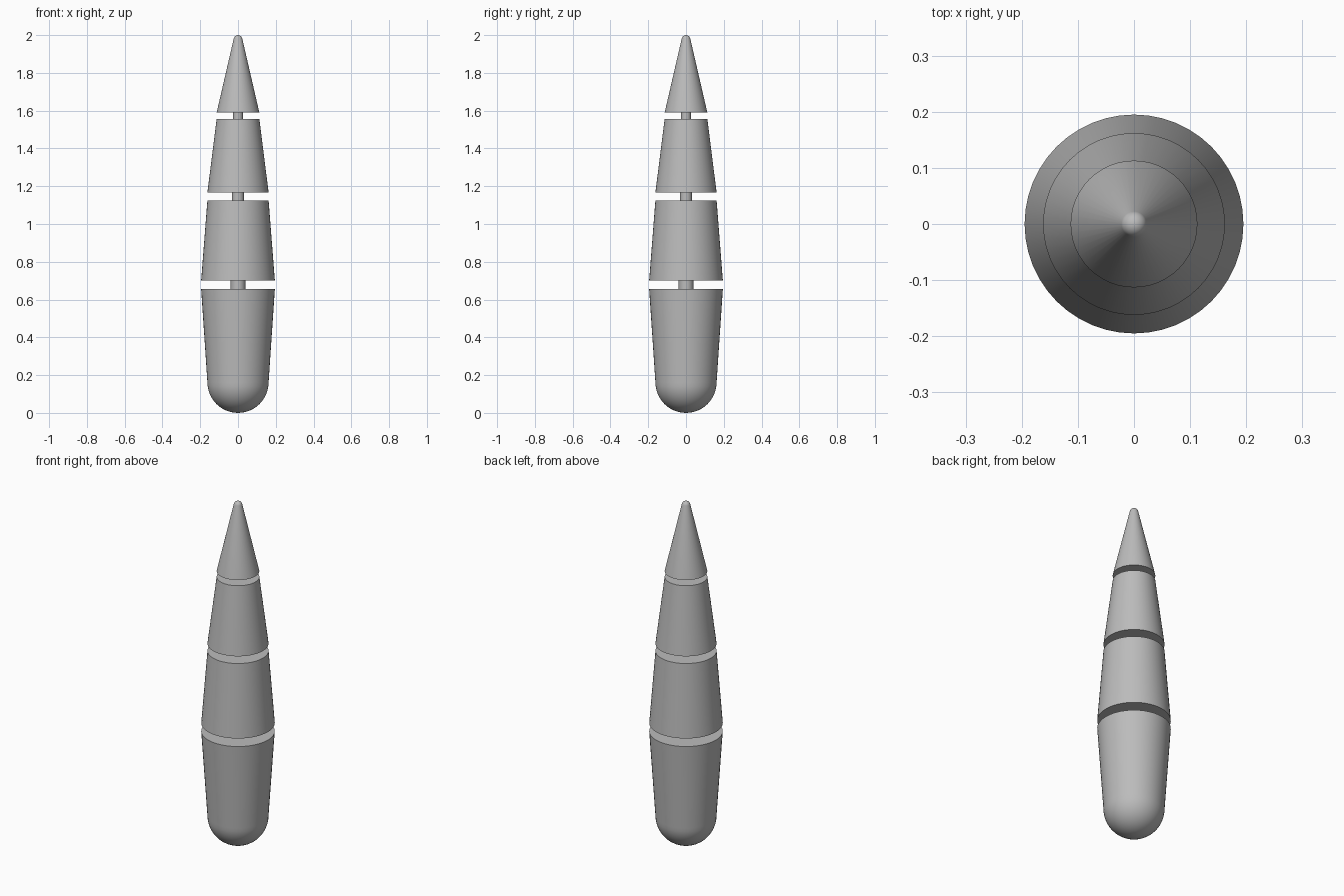
import bpy, bmesh, math

if "Cube" in bpy.data.objects:
    bpy.data.objects.remove(bpy.data.objects["Cube"])

SIDES = 48
grey = bpy.data.materials.new("grey")
grey.diffuse_color = (0.5, 0.5, 0.5, 1)
grey.use_nodes = True
grey.node_tree.nodes["Principled BSDF"].inputs["Base Color"].default_value = grey.diffuse_color


def lathe(name, profile):
    """Revolve (radius, z) points around z; ends are capped, radius 0 is a pole."""
    bm = bmesh.new()
    rings = []
    for r, z in profile:
        n = SIDES if r > 1e-5 else 1
        rings.append([bm.verts.new((r * math.cos(2 * math.pi * i / SIDES),
                                    r * math.sin(2 * math.pi * i / SIDES), z))
                      for i in range(n)])
    for a, b in zip(rings, rings[1:]):
        for i in range(SIDES):
            j = (i + 1) % SIDES
            if len(a) == 1:
                bm.faces.new((a[0], b[j], b[i]))
            elif len(b) == 1:
                bm.faces.new((a[i], a[j], b[0]))
            else:
                bm.faces.new((a[i], a[j], b[j], b[i]))
    if len(rings[0]) > 1:
        bm.faces.new(rings[0][::-1])
    if len(rings[-1]) > 1:
        bm.faces.new(rings[-1])
    mesh = bpy.data.meshes.new(name)
    bm.to_mesh(mesh)
    bm.free()
    mesh.materials.append(grey)
    ob = bpy.data.objects.new(name, mesh)
    bpy.context.collection.objects.link(ob)
    bpy.ops.object.select_all(action='DESELECT')
    ob.select_set(True)
    bpy.context.view_layer.objects.active = ob
    bpy.ops.object.shade_smooth_by_angle(angle=math.radians(35))


def arc(radius, centre_z, start, end, steps):
    """Profile points on a circle, angles in degrees from the horizontal."""
    angles = [math.radians(start + (end - start) * k / steps) for k in range(steps + 1)]
    return [(radius * math.cos(a), centre_z + radius * math.sin(a)) for a in angles]


# Body sections, from the rounded base to the pointed tip
lathe("base_section", arc(0.162, 0.162, -90, 0, 12) + [(0.195, 0.655)])
lathe("lower_section", [(0.195, 0.702), (0.162, 1.125)])
lathe("upper_section", [(0.162, 1.167), (0.113, 1.557)])
lathe("tip_section", [(0.113, 1.59)] + arc(0.023, 1.977, 13, 90, 8))

# Thin pins joining the sections across the gaps
for name, r, z0, z1 in (("lower_pin", 0.039, 0.655, 0.702),
                        ("middle_pin", 0.032, 1.125, 1.167),
                        ("upper_pin", 0.026, 1.557, 1.59)):
    lathe(name, [(r, z0 - 0.01), (r, z1 + 0.01)])
